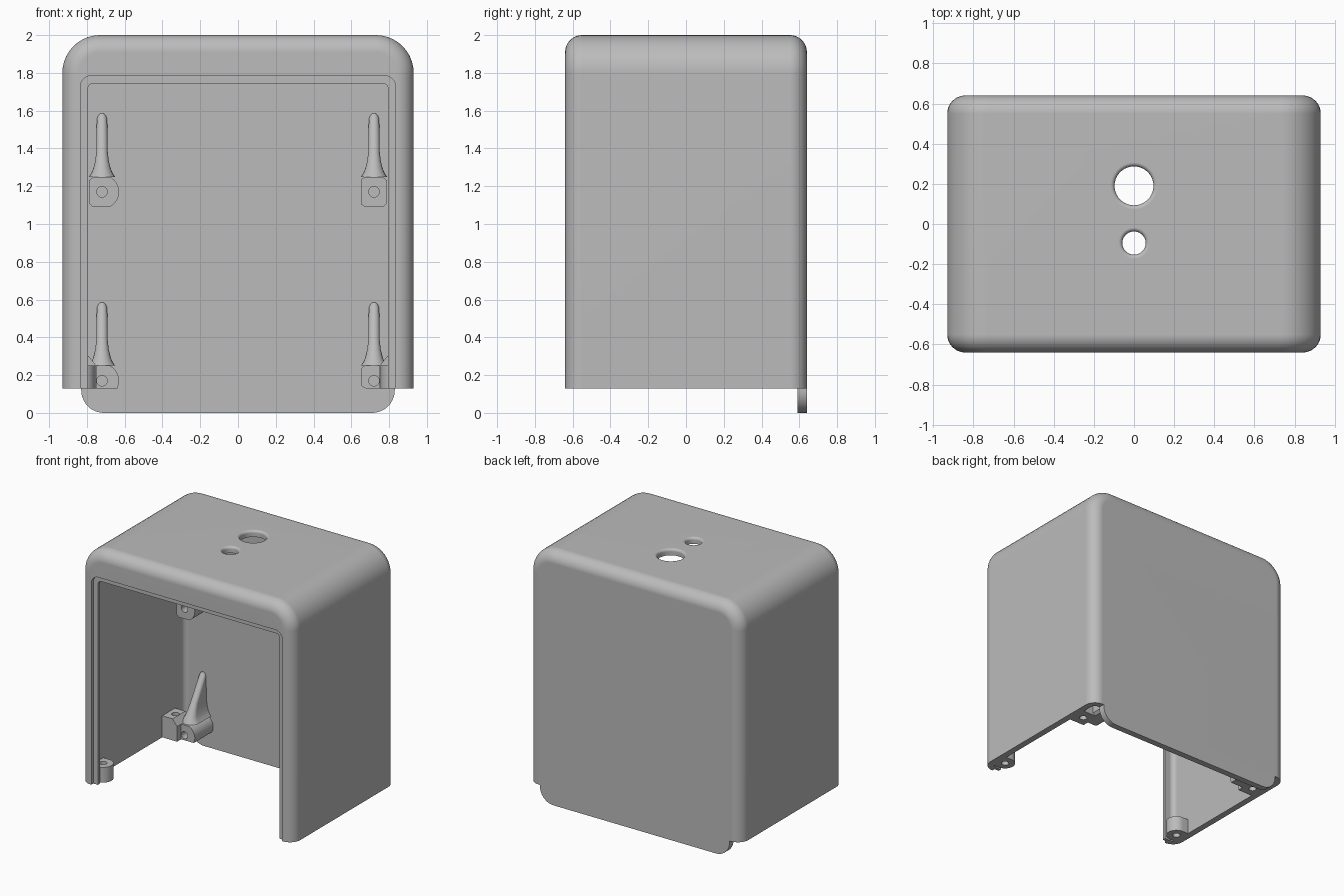
import bpy, bmesh
from math import sin, cos, pi

cube = bpy.data.objects.get("Cube")
if cube:
    bpy.data.objects.remove(cube, do_unlink=True)

grey = bpy.data.materials.new("matte_grey")
grey.use_nodes = True
GREY = (0.5, 0.5, 0.5, 1)
grey.diffuse_color = GREY
grey.node_tree.nodes["Principled BSDF"].inputs["Base Color"].default_value = GREY

FLOOR, SEG = 0.13, 10


def finish(name, bm):
    """Turn a bmesh into a smooth-shaded grey object."""
    bmesh.ops.recalc_face_normals(bm, faces=bm.faces[:])
    mesh = bpy.data.meshes.new(name)
    bm.to_mesh(mesh)
    bm.free()
    ob = bpy.data.objects.new(name, mesh)
    bpy.context.collection.objects.link(ob)
    mesh.materials.append(grey)
    return ob


def loft(name, rings, closed=True):
    """Skin a list of equal-length closed rings and cap both ends."""
    bm = bmesh.new()
    rows = [[bm.verts.new(p) for p in ring] for ring in rings]
    n = len(rows[0])
    for a, b in zip(rows, rows[1:]):
        for i in range(n):
            j = (i + 1) % n
            bm.faces.new((a[i], a[j], b[j], b[i]))
    bm.faces.new(rows[0])
    bm.faces.new(rows[-1])
    return finish(name, bm)


def lathe(name, centre, profile, axis="z", n=40):
    """Stack circles of (radius, position) along z or y."""
    x, y, z = centre
    rings = []
    for r, h in profile:
        ring = []
        for i in range(n):
            u, v = r * cos(2 * pi * i / n), r * sin(2 * pi * i / n)
            ring.append((x + u, y + v, h) if axis == "z" else (x + u, h, z + v))
        rings.append(ring)
    return loft(name, rings)


def cut(ob, cutters):
    """Subtract the cutters, keep the result and drop the cutters."""
    for c in cutters:
        c.hide_render = True
        m = ob.modifiers.new("cut", "BOOLEAN")
        m.operation, m.solver, m.object = "DIFFERENCE", "EXACT", c
    dg = bpy.context.evaluated_depsgraph_get()
    mesh = bpy.data.meshes.new_from_object(ob.evaluated_get(dg))
    ob.modifiers.clear()
    ob.data = mesh
    for c in cutters:
        bpy.data.objects.remove(c, do_unlink=True)


def smooth(ob):
    bpy.ops.object.select_all(action="DESELECT")
    ob.select_set(True)
    bpy.context.view_layer.objects.active = ob
    bpy.ops.object.shade_smooth_by_angle(angle=0.6)
    m = ob.modifiers.new("even_normals", "WEIGHTED_NORMAL")
    m.keep_sharp = True


# Housing shell: arches swept from the front lip, round the outside, back inside
def arch(half, top, r, y):
    pts = [(half, y, FLOOR)]
    for side in (1, -1):
        for i in range(SEG + 1):
            a = pi / 2 * i / SEG
            a = a if side > 0 else pi / 2 - a
            pts.append((side * (half - r + r * cos(a)), y, top - r + r * sin(a)))
    return pts + [(-half, y, FLOOR)]


def fillet(half, top, r, yc, f, sign, outward):
    """Arches rolling between a flat end and the walls with radius f."""
    out = []
    for i in range(SEG + 1):
        a = pi / 2 * (i if outward else SEG - i) / SEG
        d = f * (1 - sin(a))
        out.append(arch(half - d, top - d, r - d, yc + sign * f * cos(a)))
    return out


arches = [arch(.795, 1.745, .03, -.59), arch(.795, 1.745, .03, -.615),
          arch(.835, 1.785, .06, -.615), arch(.835, 1.785, .06, -.64)]
arches += fillet(.93, 2, .2, -.55, .09, -1, True)
arches += fillet(.93, 2, .2, .55, .09, 1, False)
outer_end = len(arches) - 1
arches += fillet(.88, 1.95, .15, .55, .04, 1, True)
arches += fillet(.88, 1.95, .15, -.55, .04, -1, False)

bm = bmesh.new()
rows = [[bm.verts.new(p) for p in a] for a in arches]
for k, a in enumerate(rows):
    b = rows[(k + 1) % len(rows)]
    if k == outer_end:  # back wall, outside and inside
        bm.faces.new(a)
        bm.faces.new(b)
        continue
    for i in range(len(a) - 1):
        bm.faces.new((a[i], a[i + 1], b[i + 1], b[i]))
# bottom rim as one U-shaped face
right = [r[0] for r in rows]
left = [r[-1] for r in rows]
k = outer_end + 1
bm.faces.new(right[k:] + right[:k] + left[:k][::-1] + left[k:][::-1])
shell = finish("housing_shell", bm)

# Two rounded holes through the roof
cutters = []
for y, r in ((.19, .097), (-.095, .058)):
    f = .02
    prof = [(r, 1.9), (r, 2 - f)]
    prof += [(r + f - f * cos(a), 2 - f + f * sin(a))
             for a in (pi / 8, pi / 4, 3 * pi / 8, pi / 2)]
    prof.append((r + f, 2.05))
    cutters.append(lathe("roof_hole_cutter", (0, y, 0), prof))
cut(shell, cutters)
smooth(shell)

# Rounded tab hanging below the back wall
R, W = .12, .83
tab = [(W, FLOOR)]
for side in (1, -1):
    for i in range(SEG + 1):
        a = pi / 2 * (i if side > 0 else SEG - i) / SEG
        tab.append((side * (W - R + R * cos(a)), R - R * sin(a)))
tab.append((-W, FLOOR))
smooth(loft("back_tab", [[(x, y, z) for x, z in tab] for y in (.59, .64)]))


def screw_post(name, side, zc, low):
    """Forward-facing post on the back wall with a screw hole."""
    hi = .08
    if side < 0:  # rounded inner end
        a0 = math_asin(low / .09)
        a1 = math_asin(hi / .09)
        end = [(.72 - .09 * cos(a), .09 * sin(a))
               for a in [-a0 + (a0 + a1) * i / 14 for i in range(15)]]
    else:  # squared inner end
        end = [(.675, -low), (.655, -low + .012), (.655, hi - .012), (.67, hi)]
    outline = end + [(.765, hi), (.79, hi - .02), (.79, -low + .02), (.77, -low)]
    post = loft(name, [[(side * x, y, zc + z) for x, z in outline] for y in (.36, .6)])
    cut(post, [lathe("screw_cutter", (side * .72, 0, zc), [(.028, .3), (.028, .54)], "y", 24)])
    smooth(post)


def math_asin(v):
    from math import asin
    return asin(v)


def gusset(name, side, z0):
    """Tapering rib from the post up the back wall, flared at its foot."""
    rings = []
    for t, w in ((0, .07), (.06, .056), (.13, .046), (.25, .036), (.4, .03),
                 (.7, .029), (.92, .027), (.97, .02), (1, .008)):
        yf = .375 + .205 * t
        ring = [(side * .72 + w, .6, z0 + .335 * t)]
        d = min(w, .6 - yf - .005)
        for i in range(SEG + 1):
            a = pi * i / SEG
            ring.append((side * .72 + w * cos(a), yf + d - d * sin(a), z0 + .335 * t))
        ring.append((side * .72 - w, .6, z0 + .335 * t))
        rings.append(ring)
    smooth(loft(name, rings))


for side, label in ((1, "left"), (-1, "right")):
    # Posts and ribs, upper and lower
    screw_post("upper_post_" + label, side, 1.17, .08)
    gusset("upper_rib_" + label, side, 1.25)
    screw_post("lower_post_" + label, side, .17, .04)
    gusset("lower_rib_" + label, side, .25)

    # Rounded upright boss in the front corner
    cx, cy, r = .83, -.5, .075
    outline = [(.89, cy + r)]
    outline += [(cx - r * sin(a), cy + r * cos(a)) for a in [pi * i / 16 for i in range(17)]]
    outline.append((.89, cy - r))
    front = loft("front_boss_" + label,
                 [[(side * x, y, z) for x, y in outline] for z in (FLOOR, .25)])
    cut(front, [lathe("boss_cutter", (side * cx, cy, 0), [(.028, .1), (.028, .3)], n=24)])
    smooth(front)

    # Square upright boss with a sloping top near the back corner
    block = [(.75, FLOOR), (.75, .25), (.79, .3), (.89, .3), (.89, FLOOR)]
    back = loft("back_boss_" + label,
                [[(side * x, y, z) for x, z in block] for y in (.31, .47)])
    cut(back, [lathe("boss_cutter", (side * .82, .39, 0), [(.028, .1), (.028, .35)], n=24)])
    smooth(back)
